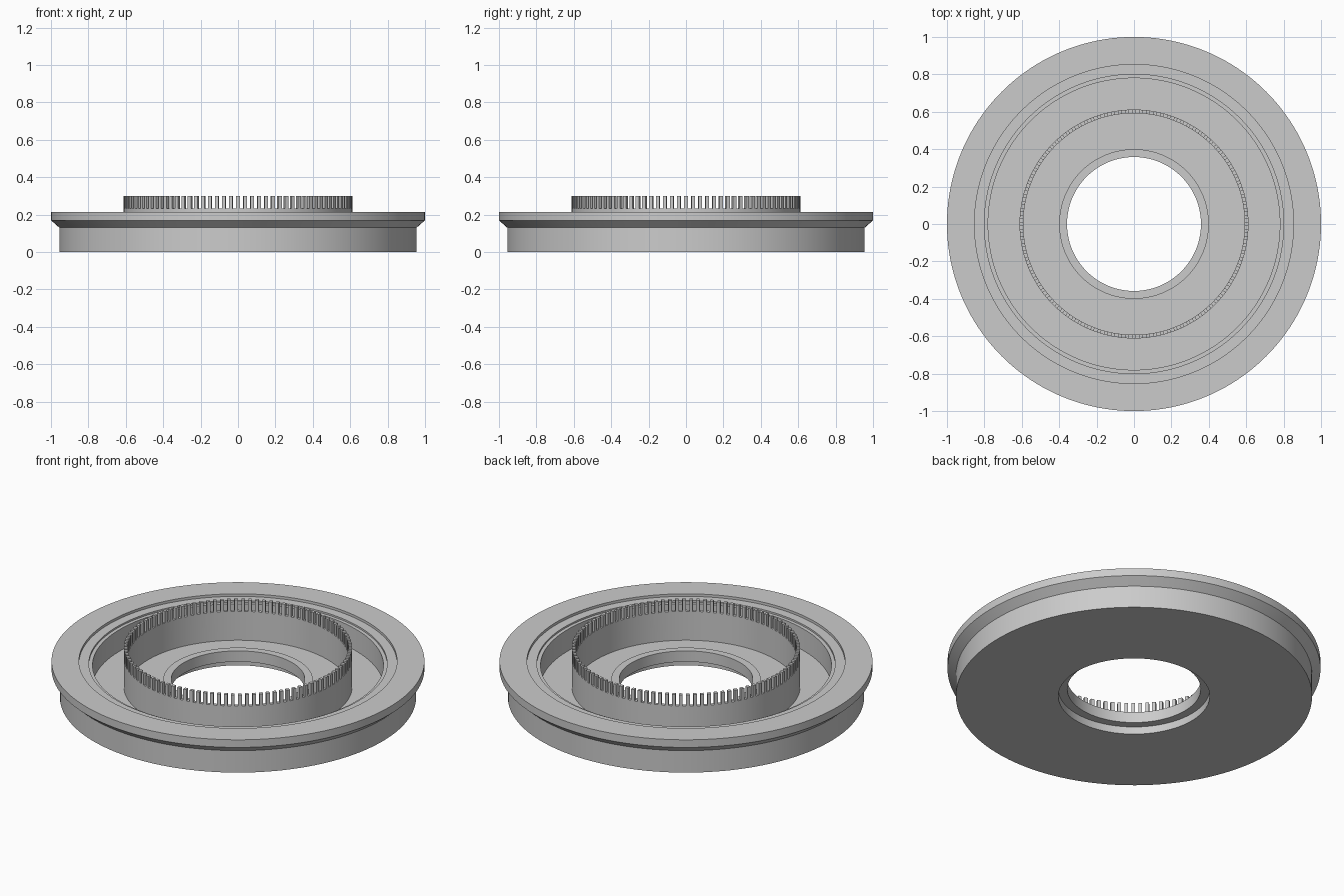
import bpy, bmesh, math

cube = bpy.data.objects.get("Cube")
if cube:
    bpy.data.objects.remove(cube, do_unlink=True)

grey = bpy.data.materials.new("plain grey")
grey.use_nodes = True
COLOR = (0.6, 0.6, 0.6, 1)
grey.diffuse_color = COLOR
grey.node_tree.nodes["Principled BSDF"].inputs["Base Color"].default_value = COLOR


def lathe(name, profile, steps, phase=0.0, finish=None):
    """Revolve a closed (radius, height) profile around the z axis."""
    bm = bmesh.new()
    rings = []
    for i in range(steps):
        a = phase + math.tau * i / steps
        rings.append([bm.verts.new((r * math.cos(a), r * math.sin(a), z))
                      for r, z in profile])
    n = len(profile)
    for i in range(steps):
        a, b = rings[i], rings[(i + 1) % steps]
        for j in range(n):
            k = (j + 1) % n
            bm.faces.new((a[j], b[j], b[k], a[k]))
    bmesh.ops.recalc_face_normals(bm, faces=bm.faces)
    if finish:
        finish(bm)
    mesh = bpy.data.meshes.new(name)
    bm.to_mesh(mesh)
    bm.free()
    mesh.materials.append(grey)
    ob = bpy.data.objects.new(name, mesh)
    bpy.context.collection.objects.link(ob)
    bpy.ops.object.select_all(action='DESELECT')
    ob.select_set(True)
    bpy.context.view_layer.objects.active = ob
    bpy.ops.object.shade_smooth_by_angle(angle=math.radians(25))
    return ob


# Flanged body: outer wall, stepped rim, deep floor, raised bore lip
FLOOR = 0.062
lathe("flanged_body", [
    (0.406, 0), (0.955, 0), (0.955, 0.13), (1, 0.17), (1, 0.215),
    (0.853, 0.215), (0.853, 0.2), (0.8, 0.2), (0.8, 0.19), (0.78, 0.19),
    (0.78, FLOOR), (0.40, FLOOR), (0.40, 0.108), (0.358, 0.108),
    (0.358, 0.044), (0.406, 0.044)], 160)

# Toothed collar: thin ring with every other top face raised as a tooth
TEETH = 100
WALL_TOP, TOOTH_TOP = 0.233, 0.3


def raise_teeth(bm):
    step = math.tau / (2 * TEETH)
    tops = [f for f in bm.faces
            if f.normal.z > 0.9 and f.calc_center_median().z > 0.2]
    chosen = []
    for f in tops:
        c = f.calc_center_median()
        if round(math.atan2(c.y, c.x) / step) % 2 == 0:
            chosen.append(f)
    new = bmesh.ops.extrude_discrete_faces(bm, faces=chosen)["faces"]
    for f in new:
        for v in f.verts:
            v.co.z = TOOTH_TOP


lathe("toothed_collar",
      [(0.592, FLOOR - 0.005), (0.612, FLOOR - 0.005),
       (0.612, WALL_TOP), (0.592, WALL_TOP)],
      2 * TEETH, math.pi / (2 * TEETH), raise_teeth)
